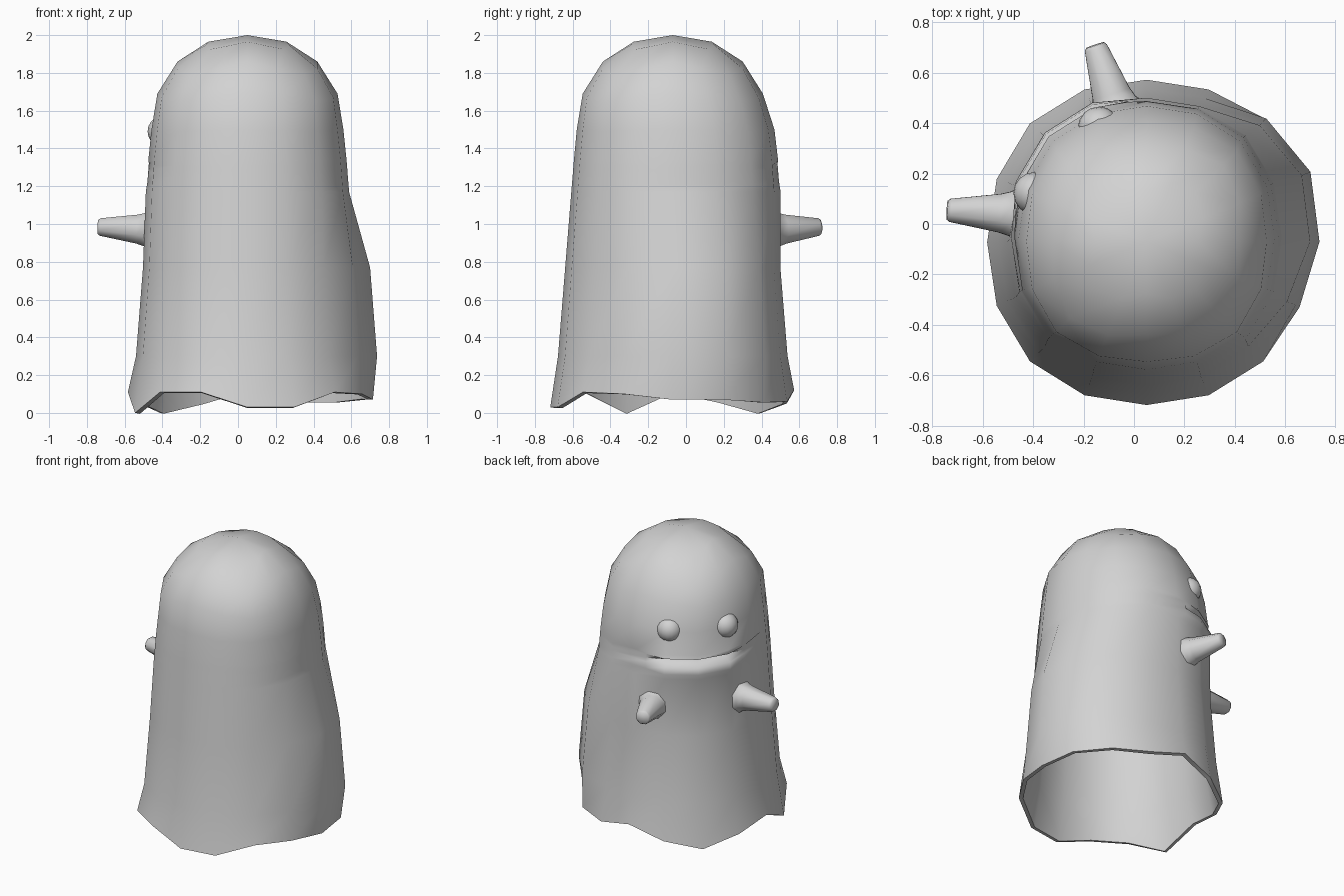
import bpy, bmesh, math
from math import cos, sin, radians
from mathutils import Vector

if "Cube" in bpy.data.objects:
    bpy.data.objects.remove(bpy.data.objects["Cube"])

CENTRE = Vector((0.05, -0.07, 0))
FACE = 135          # heading of the face in degrees
SIDES = 16

grey = bpy.data.materials.new("plain grey")
grey.use_nodes = True
grey.diffuse_color = (0.65, 0.65, 0.65, 1)
grey.node_tree.nodes["Principled BSDF"].inputs["Base Color"].default_value = (0.65, 0.65, 0.65, 1)


def finish(name, bm, thickness=0):
    bmesh.ops.recalc_face_normals(bm, faces=bm.faces)
    mesh = bpy.data.meshes.new(name)
    bm.to_mesh(mesh)
    bm.free()
    mesh.materials.append(grey)
    ob = bpy.data.objects.new(name, mesh)
    bpy.context.collection.objects.link(ob)
    bpy.ops.object.select_all(action='DESELECT')
    ob.select_set(True)
    bpy.context.view_layer.objects.active = ob
    if thickness:
        shell = ob.modifiers.new("shell", 'SOLIDIFY')
        shell.thickness = thickness
        shell.offset = -1
        bpy.ops.object.modifier_apply(modifier=shell.name)
    bpy.ops.object.shade_smooth_by_angle(angle=radians(75))
    return ob


def bridge(bm, lower, upper):
    n = len(lower)
    for i in range(n):
        j = (i + 1) % n
        bm.faces.new((lower[i], lower[j], upper[j], upper[i]))


def turn_from(a, b):
    return (a - b + 180) % 360 - 180


# Sheet body: height, radius, y stretch, y shift, corner swell, corner drop
DOME = [
    (1.965, 0.207, 1, 0, 0.07, 0.04), (1.86, 0.37, 1, 0, 0.06, 0.073),
    (1.69, 0.477, 1, 0, 0.03, 0.042), (1.5, 0.508, 1.03, 0.015, 0.018, 0.01),
]
# Mouth rows: height, radius, push (slit in, lower lip out)
MOUTH = [(1.335, 0.525, 0), (1.31, 0.527, 0.005), (1.285, 0.529, -0.06),
         (1.258, 0.531, 0.015), (1.21, 0.535, 0.018), (1.17, 0.538, 0)]
SKIRT = [(0.77, 0.553, 1.03, 0, 0.018, 0), (0.3, 0.59, 1.03, 0, 0.018, 0)]
# Wavy hem heights, counter-clockwise from +x
HEM = [0.07, 0.07, 0.055, 0.06, 0.12, 0.05, 0, 0.06,
       0.11, 0, 0.11, 0.11, 0.03, 0.03, 0.11, 0.1]


def ring(z, radius, stretch, shift, swell, drop, billow=0, push=0):
    """One loop of the sheet, a little squarer than round."""
    points = []
    for i in range(SIDES):
        deg = i * 360 / SIDES
        away = turn_from(deg, FACE)
        side = min(abs(turn_from(deg, 15)), 50)
        corner = sin(radians(2 * deg)) ** 2
        r = radius + swell * corner + billow * cos(radians(1.8 * side))
        height = z - drop * corner
        if push and abs(away) < 30:
            r += push
        elif push and abs(away) < 50:      # mouth corners, drawn in and lifted
            deg = FACE + math.copysign(37, away)
            height += 0.012
        a = radians(deg)
        points.append(CENTRE + Vector((r * cos(a), r * stretch * sin(a) + shift, height)))
    return points


loops = [ring(*row) for row in DOME]
loops += [ring(z, r, 1.03, 0.017, 0.018, 0, push=p) for z, r, p in MOUTH]
loops += [ring(*row, billow=0.108) for row in SKIRT]
hem = ring(0, 0.633, 1.02, -0.003, 0.022, 0, billow=0.035)
loops.append([p + Vector((0, 0, z)) for p, z in zip(hem, HEM)])

bm = bmesh.new()
rows = [[bm.verts.new(p) for p in loop] for loop in loops]
pole = bm.verts.new(CENTRE + Vector((0, 0, 2)))
for i in range(SIDES):
    bm.faces.new((rows[0][i], rows[0][(i + 1) % SIDES], pole))
for upper, lower in zip(rows, rows[1:]):
    bridge(bm, lower, upper)
finish("sheet_body", bm, 0.028)


# Round bulging eyes
for side, turn in (("left", -22), ("right", 22)):
    a = radians(FACE + turn)
    bm = bmesh.new()
    bmesh.ops.create_uvsphere(bm, u_segments=16, v_segments=10, radius=0.085)
    bmesh.ops.translate(bm, verts=bm.verts,
                        vec=CENTRE + Vector((0.482 * cos(a), 0.49 * sin(a), 1.49)))
    finish(side + "_eye", bm)


# Tapered arms with a flared root and a blunt tip: fraction along arm, radius
ARM = [(-0.3, 0.16), (-0.08, 0.12), (0.04, 0.096), (0.2, 0.083), (0.95, 0.05), (1.0, 0.04)]


def arm(name, root, tip):
    root, tip = Vector(root), Vector(tip)
    axis = (tip - root).normalized()
    side = axis.cross(Vector((0, 0, 1))).normalized()
    up = side.cross(axis)
    bm = bmesh.new()
    sections = []
    for t, r in ARM:
        angles = [math.tau * (k + 0.5) / 8 for k in range(8)]
        sections.append([bm.verts.new(root.lerp(tip, t) + r * (cos(b) * side + sin(b) * up))
                         for b in angles])
    for near, far in zip(sections, sections[1:]):
        bridge(bm, near, far)
    bm.faces.new(sections[-1])
    finish(name, bm)


arm("left_arm", (-0.075, 0.47, 0.97), (-0.155, 0.71, 0.985))
arm("right_arm", (-0.48, 0.04, 0.97), (-0.742, 0.055, 0.985))
